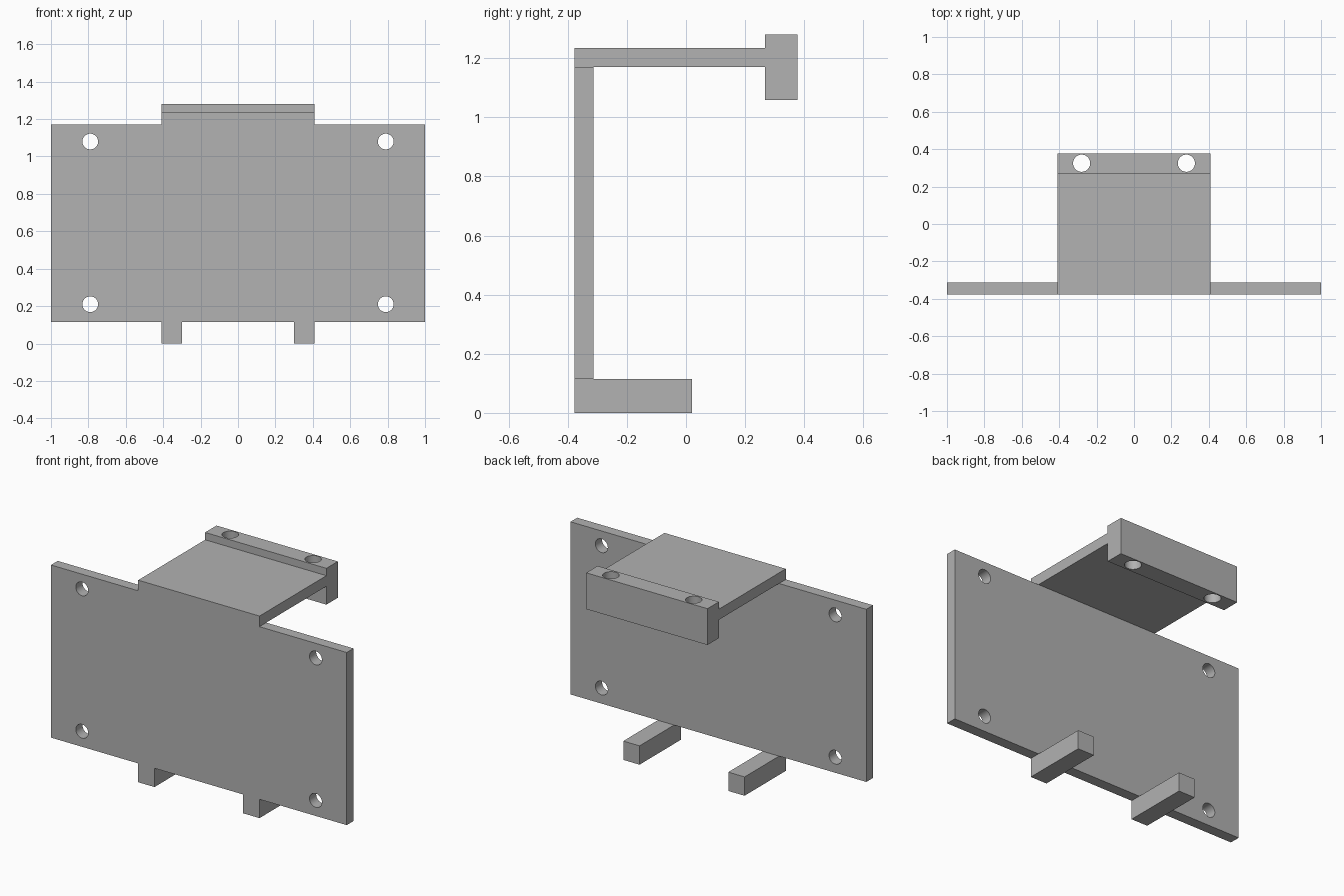
import bpy
import bmesh
import math
from mathutils import Matrix, Vector

cube = bpy.data.objects.get("Cube")
if cube:
    bpy.data.objects.remove(cube, do_unlink=True)

# Main dimensions
FRONT, PLATE_BACK, BACK = -0.378, -0.313, 0.378
HALF = 0.41                       # half width of shelf and leg span
PLATE_LOW, PLATE_TOP = 0.115, 1.17
SHELF_TOP = 1.235

grey = bpy.data.materials.new("plain_grey")
grey.use_nodes = True
colour = (0.445, 0.445, 0.445, 1)
grey.diffuse_color = colour
grey.node_tree.nodes["Principled BSDF"].inputs["Base Color"].default_value = colour


def make_object(name, bm):
    bmesh.ops.recalc_face_normals(bm, faces=bm.faces)
    mesh = bpy.data.meshes.new(name)
    bm.to_mesh(mesh)
    bm.free()
    mesh.materials.append(grey)
    obj = bpy.data.objects.new(name, mesh)
    bpy.context.collection.objects.link(obj)
    return obj


def prism(name, points, sweep):
    """Closed outline extruded along the sweep vector."""
    bm = bmesh.new()
    face = bm.faces.new([bm.verts.new(p) for p in points])
    grown = bmesh.ops.extrude_face_region(bm, geom=[face])["geom"]
    verts = [v for v in grown if isinstance(v, bmesh.types.BMVert)]
    bmesh.ops.translate(bm, verts=verts, vec=Vector(sweep))
    return make_object(name, bm)


def drill(name, centre, radius, axis):
    bm = bmesh.new()
    turn = Matrix.Rotation(math.pi / 2, 4, "X") if axis == "Y" else Matrix()
    bmesh.ops.create_cone(bm, cap_ends=True, segments=48, radius1=radius,
                          radius2=radius, depth=0.5,
                          matrix=Matrix.Translation(centre) @ turn)
    return make_object(name, bm)


def combine(target, tool, operation):
    mod = target.modifiers.new(operation.lower(), "BOOLEAN")
    mod.operation, mod.solver, mod.object = operation, "EXACT", tool
    tool.hide_render = True
    bpy.context.view_layer.objects.active = target
    bpy.ops.object.modifier_apply(modifier=mod.name)
    bpy.data.objects.remove(tool, do_unlink=True)


# Mounting plate outline, with a top tab for the shelf and two feet below
right_half = [(0.30, PLATE_LOW), (0.30, 0), (HALF, 0), (HALF, PLATE_LOW),
              (1, PLATE_LOW), (1, PLATE_TOP), (HALF, PLATE_TOP), (HALF, SHELF_TOP)]
outline = right_half + [(-x, z) for x, z in reversed(right_half)]
bracket = prism("mounting_bracket", [(x, FRONT, z) for x, z in outline],
                (0, PLATE_BACK - FRONT, 0))

# Shelf with the deeper lip at its back edge
profile = [(PLATE_BACK, PLATE_TOP), (0.268, PLATE_TOP), (0.268, 1.058), (BACK, 1.058),
           (BACK, 1.28), (0.268, 1.28), (0.268, SHELF_TOP), (PLATE_BACK, SHELF_TOP)]
shelf = prism("shelf", [(-HALF, y, z) for y, z in profile], (2 * HALF, 0, 0))
combine(bracket, shelf, "UNION")

# Two support bars running back from the feet
for x in (-HALF, 0.30):
    corners = [(x, PLATE_BACK, 0), (x + 0.11, PLATE_BACK, 0),
               (x + 0.11, PLATE_BACK, PLATE_LOW), (x, PLATE_BACK, PLATE_LOW)]
    combine(bracket, prism("support_bar", corners, (0, 0.02 - PLATE_BACK, 0)), "UNION")

# Screw holes through the plate corners and the lip
for side in (-1, 1):
    for z in (0.21, 1.08):
        combine(bracket, drill("plate_hole", (0.79 * side, FRONT, z), 0.042, "Y"), "DIFFERENCE")
    combine(bracket, drill("lip_hole", (0.28 * side, 0.325, PLATE_TOP), 0.046, "Z"), "DIFFERENCE")

# Merge leftover flat seams, then smooth only the hole walls
bm = bmesh.new()
bm.from_mesh(bracket.data)
bmesh.ops.remove_doubles(bm, verts=bm.verts, dist=0.0001)
bmesh.ops.dissolve_limit(bm, angle_limit=math.radians(1), verts=bm.verts, edges=bm.edges)
bm.to_mesh(bracket.data)
bm.free()
bpy.ops.object.select_all(action="DESELECT")
bracket.select_set(True)
bpy.context.view_layer.objects.active = bracket
bpy.ops.object.shade_smooth_by_angle(angle=math.radians(30))
